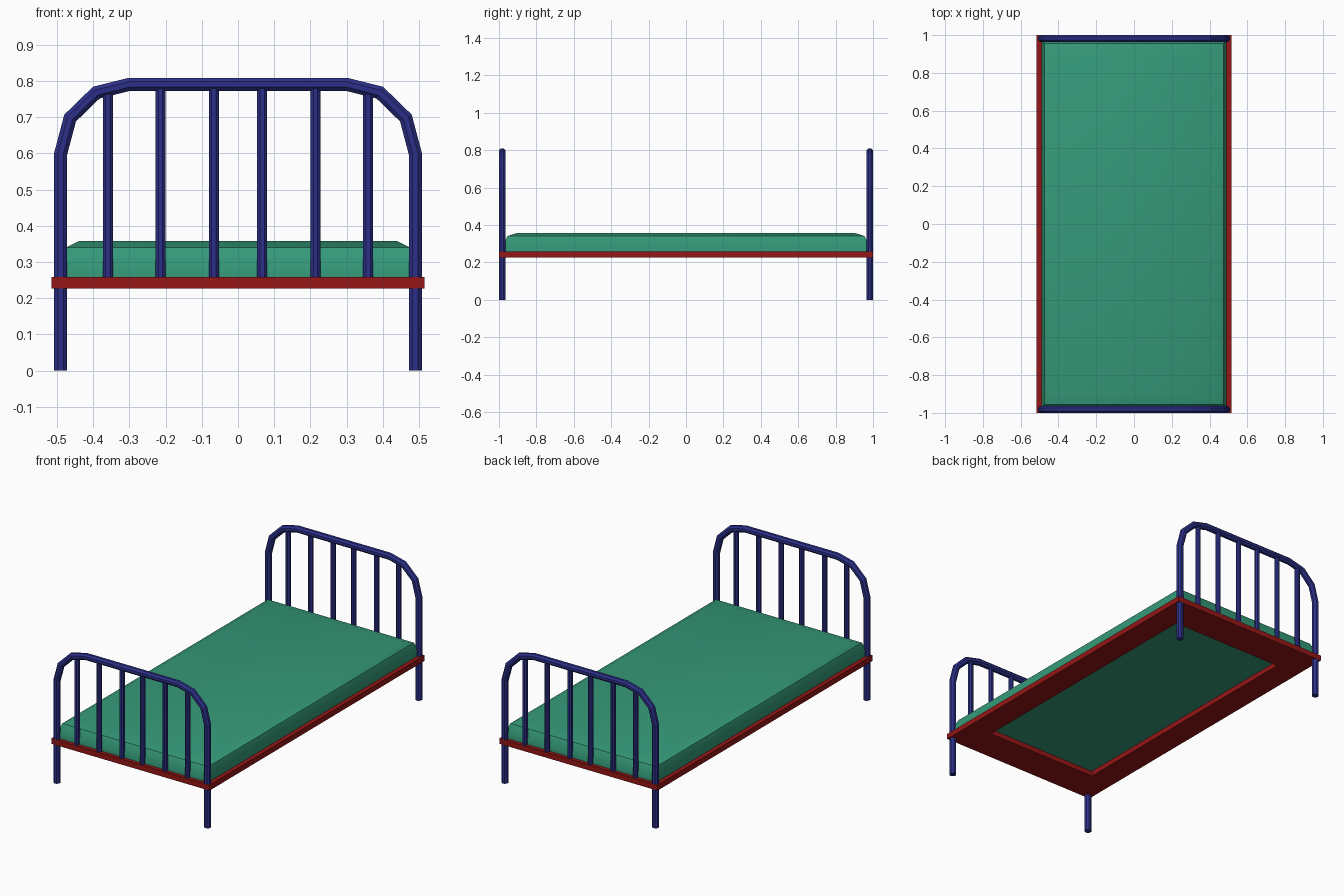
import bpy, bmesh, math
from mathutils import Vector

if "Cube" in bpy.data.objects:
    bpy.data.objects.remove(bpy.data.objects["Cube"])


def material(name, rgb):
    m = bpy.data.materials.new(name)
    m.diffuse_color = (*rgb, 1)
    m.use_nodes = True
    m.node_tree.nodes["Principled BSDF"].inputs["Base Color"].default_value = m.diffuse_color
    return m


BLUE = material("blue_metal", (0.025, 0.03, 0.25))
RED = material("red_frame", (0.3, 0.008, 0.008))
GREEN = material("green_fabric", (0.035, 0.32, 0.19))


def skin(name, rings, mat, closed=False):
    """Bridge successive rings of points; cap the ends unless closed."""
    bm = bmesh.new()
    loops = [[bm.verts.new(p) for p in ring] for ring in rings]
    n = len(loops[0])
    pairs = list(zip(loops, loops[1:]))
    if closed:
        pairs.append((loops[-1], loops[0]))
    for a, b in pairs:
        for i in range(n):
            j = (i + 1) % n
            bm.faces.new((a[i], a[j], b[j], b[i]))
    if not closed:
        bm.faces.new(loops[0])
        bm.faces.new(loops[-1])
    bmesh.ops.recalc_face_normals(bm, faces=bm.faces)
    mesh = bpy.data.meshes.new(name)
    bm.to_mesh(mesh)
    bm.free()
    mesh.materials.append(mat)
    obj = bpy.data.objects.new(name, mesh)
    bpy.context.collection.objects.link(obj)
    return obj


def rect(x, y, z):
    return [(-x, -y, z), (x, -y, z), (x, y, z), (-x, y, z)]


def tube(name, path, y, r):
    """Sweep an octagon along an x/z path with mitred joints."""
    pts = [Vector(p) for p in path]
    rc = r / math.cos(math.pi / 8)
    rings = []
    for i, p in enumerate(pts):
        d_in = (p - pts[i - 1]).normalized() if i > 0 else (pts[1] - p).normalized()
        d_out = (pts[i + 1] - p).normalized() if i < len(pts) - 1 else d_in
        t = (d_in + d_out).normalized()
        side = Vector((-t.y, t.x)) / t.dot(d_in)
        ring = []
        for k in range(8):
            a = math.pi / 8 + k * math.pi / 4
            q = p + side * rc * math.cos(a)
            ring.append((q.x, y + rc * math.sin(a), q.y))
        rings.append(ring)
    return skin(name, rings, BLUE)


# Bed frame with a rectangular opening
skin("bed_frame", [rect(0.515, 1.0, 0.227), rect(0.515, 1.0, 0.259),
                   rect(0.365, 0.8, 0.259), rect(0.365, 0.8, 0.227)], RED, closed=True)

# Mattress with rounded upper edges
mattress = skin("mattress", [rect(0.489, 0.978, 0.257), rect(0.489, 0.978, 0.293),
                             rect(0.475, 0.955, 0.340), rect(0.440, 0.900, 0.358)], GREEN)
bpy.context.view_layer.objects.active = mattress
mattress.select_set(True)
bpy.ops.object.shade_smooth_by_angle(angle=math.radians(40))

# Headboard and footboard: bent hoop plus six bars
half = [(0.49, 0), (0.49, 0.6), (0.464, 0.698), (0.392, 0.768), (0.3, 0.791)]
hoop = [(-x, z) for x, z in half] + half[::-1]
for label, y in (("footboard", -0.982), ("headboard", 0.982)):
    tube(label + "_hoop", hoop, y, 0.018)
    for i, x in enumerate((-0.36, -0.214, -0.067, 0.067, 0.214, 0.36)):
        top = 0.775 if abs(x) > 0.3 else 0.785
        tube(f"{label}_bar_{i + 1}", [(x, 0.24), (x, top)], y, 0.0138)
